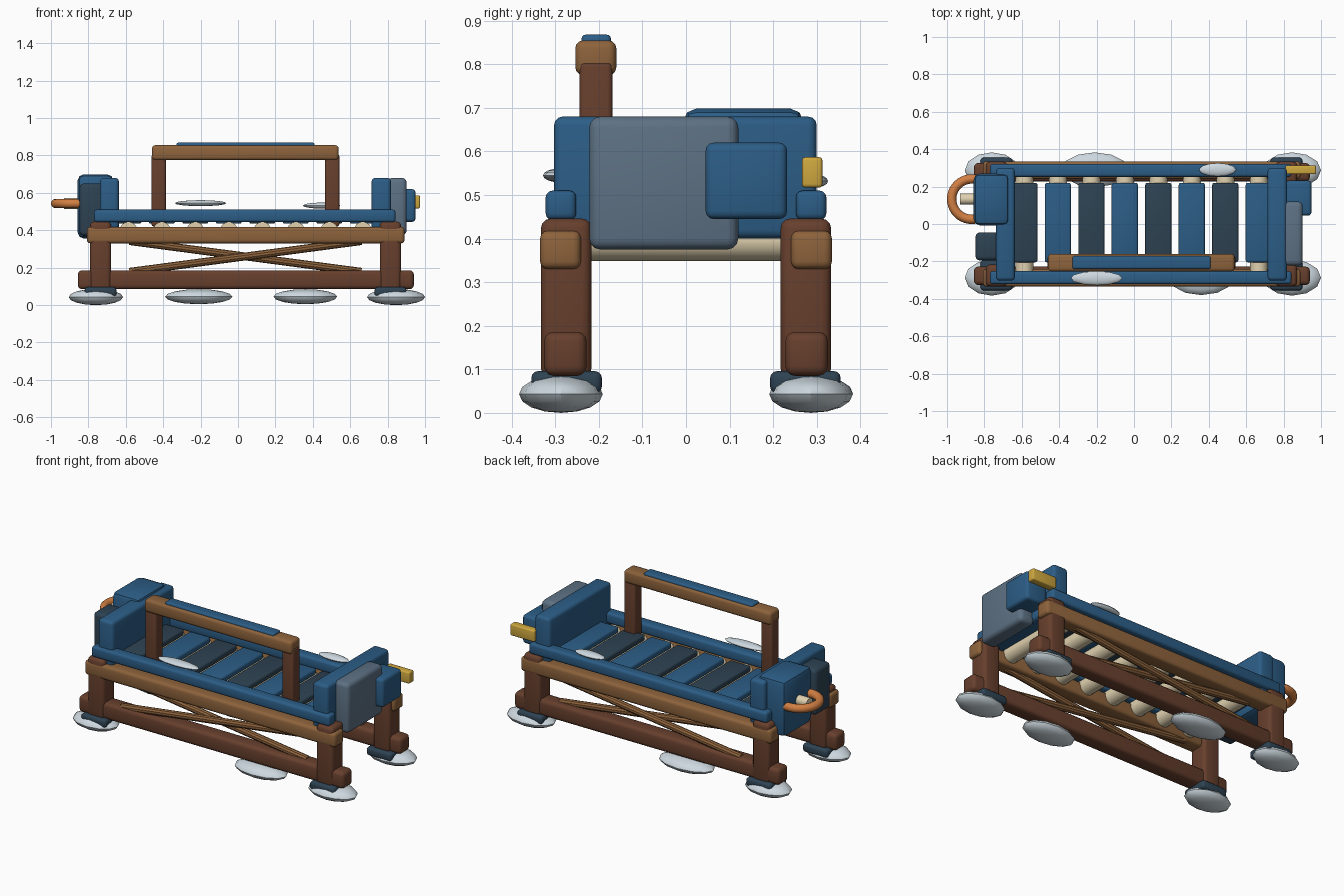
import bpy, bmesh, math
from mathutils import Vector, Matrix

cube = bpy.data.objects.get("Cube")
if cube:
    bpy.data.objects.remove(cube, do_unlink=True)


def material(name, r, g, b):
    m = bpy.data.materials.new(name)
    m.use_nodes = True
    m.diffuse_color = (r, g, b, 1)
    m.node_tree.nodes["Principled BSDF"].inputs["Base Color"].default_value = (r, g, b, 1)
    return m


BLUE = material("blue", 0.025, 0.11, 0.24)
DARK = material("dark slate", 0.027, 0.055, 0.085)
GREY = material("slate grey", 0.11, 0.165, 0.23)
BROWN = material("dark wood", 0.135, 0.05, 0.026)
TAN = material("light wood", 0.27, 0.125, 0.045)
YELLOW = material("yellow", 0.62, 0.39, 0.05)
COPPER = material("copper", 0.64, 0.21, 0.055)
CREAM = material("cream", 0.75, 0.64, 0.43)
PALE = material("pale white", 0.61, 0.69, 0.74)


def finish(name, bm, mat):
    mesh = bpy.data.meshes.new(name)
    bm.to_mesh(mesh)
    bm.free()
    mesh.materials.append(mat)
    ob = bpy.data.objects.new(name, mesh)
    bpy.context.collection.objects.link(ob)
    bpy.ops.object.select_all(action='DESELECT')
    ob.select_set(True)
    bpy.context.view_layer.objects.active = ob
    bpy.ops.object.shade_smooth_by_angle(angle=math.radians(35))
    return ob


def box(name, mat, x, y, z, bevel=0.018, segments=3):
    """Rounded box given by its (min, max) ranges."""
    lo, hi = Vector((x[0], y[0], z[0])), Vector((x[1], y[1], z[1]))
    bm = bmesh.new()
    bmesh.ops.create_cube(bm, size=1)
    bmesh.ops.scale(bm, vec=hi - lo, verts=bm.verts)
    bmesh.ops.translate(bm, vec=(lo + hi) / 2, verts=bm.verts)
    bmesh.ops.bevel(bm, geom=bm.edges[:], offset=bevel, segments=segments,
                    profile=0.5, affect='EDGES')
    return finish(name, bm, mat)


def rod(name, mat, a, b, radius, sides=16):
    """Cylinder between two points."""
    a, b = Vector(a), Vector(b)
    turn = (b - a).to_track_quat('Z', 'Y').to_matrix().to_4x4()
    bm = bmesh.new()
    bmesh.ops.create_cone(bm, cap_ends=True, segments=sides, radius1=radius,
                          radius2=radius, depth=(b - a).length,
                          matrix=Matrix.Translation((a + b) / 2) @ turn)
    return finish(name, bm, mat)


def pad(name, center, radii):
    """Flattened low-poly pebble."""
    bm = bmesh.new()
    bmesh.ops.create_uvsphere(bm, u_segments=12, v_segments=8, radius=1)
    bmesh.ops.scale(bm, vec=radii, verts=bm.verts)
    bmesh.ops.translate(bm, vec=center, verts=bm.verts)
    return finish(name, bm, PALE)


# Two long side frames: rails, braces, legs and feet
for side, s in (("front", -1), ("back", 1)):
    def across(inner, outer):
        return sorted((s * inner, s * outer))
    box(side + "_lower_rail", BROWN, (-0.856, 0.94), across(0.228, 0.326), (0.085, 0.186), 0.022)
    box(side + "_upper_rail", TAN, (-0.808, 0.89), across(0.241, 0.335), (0.33, 0.418), 0.018)
    box(side + "_bed_rail", BLUE, (-0.77, 0.842), across(0.252, 0.322), (0.443, 0.51), 0.015)
    for end, slope in (("rising", 1), ("falling", -1)):
        y = s * (0.28 + 0.012 * slope)
        rod(f"{side}_brace_{end}", TAN, (-0.58, y, 0.26 - 0.082 * slope),
            (0.66, y, 0.26 + 0.082 * slope), 0.021, 10)
    for end, leg_x, foot_x, foot_r in (("right", -0.735, -0.76, 0.145),
                                       ("left", 0.815, 0.845, 0.155)):
        label = f"{side}_{end}_"
        box(label + "leg", BROWN, (leg_x - 0.057, leg_x + 0.057), across(0.217, 0.333),
            (0.08, 0.446), 0.022)
        box(label + "cuff", DARK, (leg_x - 0.085, leg_x + 0.085), across(0.193, 0.355),
            (0.045, 0.096), 0.016)
        pad(label + "foot", (foot_x, s * 0.287, 0.043), (foot_r, 0.096, 0.043))

# Loose pebbles under the lower rails and on the bed rails
pad("back_ground_pebble", (-0.21, 0.29, 0.045), (0.18, 0.093, 0.04))
pad("front_ground_pebble", (0.36, -0.29, 0.045), (0.17, 0.09, 0.04))
pad("front_rail_pebble", (-0.2, -0.29, 0.545), (0.138, 0.038, 0.016))
pad("back_rail_pebble", (0.447, 0.29, 0.532), (0.1, 0.036, 0.016))

# Slatted bed on cross rollers
for i in range(8):
    x = -0.586 + i * 0.179
    mat = BLUE if i % 2 else DARK
    box(f"slat_{i}", mat, (x - 0.07, x + 0.07), (-0.205, 0.22), (0.435, 0.475), 0.012)
    rod(f"roller_{i}", mat, (x, -0.237, 0.397), (x, 0.237, 0.397), 0.046)
    rod(f"roller_caps_{i}", CREAM, (x, -0.262, 0.397), (x, 0.262, 0.397), 0.048)

# End panels
box("right_end_panel", BLUE, (-0.738, -0.637), (-0.303, 0.3), (0.4, 0.68), 0.02)
box("left_end_panel", BLUE, (0.714, 0.818), (-0.303, 0.3), (0.4, 0.68), 0.02)

# Right end: equipment case, side box, carry ring and knob
box("equipment_case", BLUE, (-0.857, -0.667), (-0.007, 0.27), (0.356, 0.699), 0.032, 2)
box("side_box", DARK, (-0.847, -0.72), (-0.195, -0.045), (0.37, 0.65), 0.022)
bpy.ops.mesh.primitive_torus_add(major_segments=40, minor_segments=12, major_radius=0.108,
                                 minor_radius=0.025, location=(-0.867, 0.133, 0.543))
ring = bpy.context.object
ring.name = "carry_ring"
ring.data.materials.append(COPPER)
bpy.ops.object.shade_smooth()
rod("case_knob", CREAM, (-0.93, 0.133, 0.543), (-0.84, 0.133, 0.543), 0.03)

# Left end: grey plate, pouch and tag
box("grey_plate", GREY, (0.8, 0.902), (-0.222, 0.12), (0.375, 0.68), 0.025)
box("pouch", BLUE, (0.81, 0.949), (0.045, 0.232), (0.445, 0.62), 0.018)
box("yellow_tag", YELLOW, (0.81, 0.973), (0.266, 0.313), (0.517, 0.587), 0.008)

# Raised hand rail along the front
for name, x in (("right", -0.424), ("left", 0.504)):
    box(name + "_handrail_post", BROWN, (x - 0.038, x + 0.038), (-0.244, -0.169), (0.42, 0.806), 0.012)
box("handrail", TAN, (-0.46, 0.538), (-0.254, -0.16), (0.775, 0.855), 0.018)
box("handrail_pad", BLUE, (-0.33, 0.41), (-0.24, -0.172), (0.835, 0.868), 0.01)
